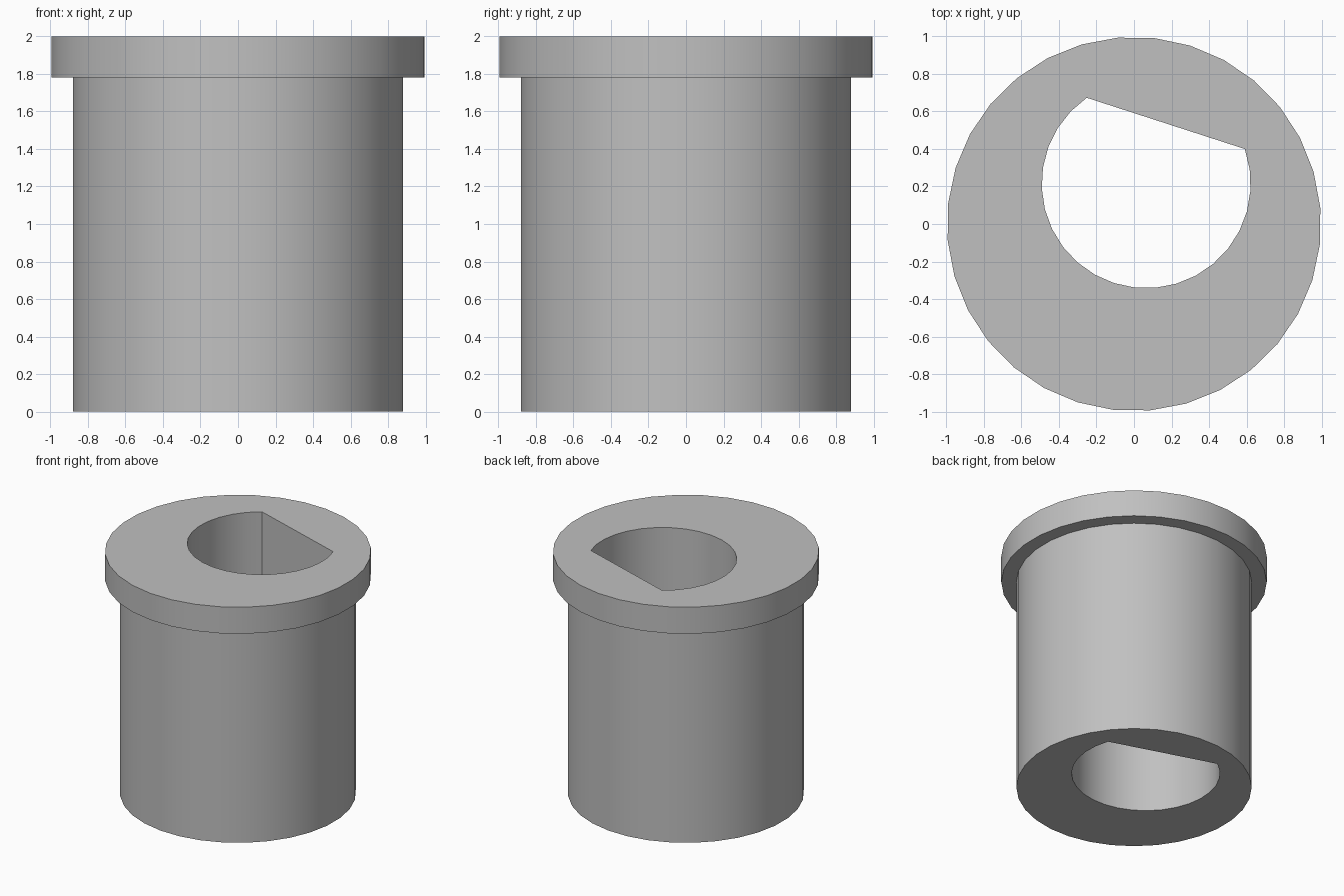
import bpy, bmesh
from math import sin, cos, radians

cube = bpy.data.objects.get("Cube")
if cube:
    bpy.data.objects.remove(cube, do_unlink=True)

HEIGHT, FLANGE_Z = 2.0, 1.78
FLANGE_R, BODY_R, BORE_R = 0.997, 0.884, 0.557
SIDES, BORE_STEPS = 32, 22

# Single grey material
grey = bpy.data.materials.new("plain grey")
grey.use_nodes = True
colour = (0.53, 0.53, 0.53, 1)
grey.diffuse_color = colour
grey.node_tree.nodes["Principled BSDF"].inputs["Base Color"].default_value = colour


def arc(radius, start, step, count, cx=0.0, cy=0.0):
    angles = [radians(start + step * i) for i in range(count)]
    return [(cx + radius * cos(a), cy + radius * sin(a)) for a in angles]


bm = bmesh.new()


def loop(points, z):
    verts = [bm.verts.new((x, y, z)) for x, y in points]
    for a, b in zip(verts, verts[1:] + verts[:1]):
        bm.edges.new((a, b))
    return verts


def wall(low, high):
    n = len(low)
    for i in range(n):
        j = (i + 1) % n
        bm.faces.new((low[i], low[j], high[j], high[i]))


def ring_face(outer, inner):
    # Flat face between an outline and the hole inside it
    edges = [bm.edges.get((r[i - 1], r[i])) for r in (outer, inner) for i in range(len(r))]
    bmesh.ops.triangle_fill(bm, edges=edges, use_beauty=True, use_dissolve=False)


# Outlines: round flange, round body, and an off-centre bore with one flat side
flange = arc(FLANGE_R, 5, 360 / SIDES, SIDES)
body = arc(BODY_R, 5, 360 / SIDES, SIDES)
bore = arc(BORE_R, 124.7, 254.7 / BORE_STEPS, BORE_STEPS + 1, 0.065, 0.215)

body_low, body_high = loop(body, 0), loop(body, FLANGE_Z)
flange_low, flange_high = loop(flange, FLANGE_Z), loop(flange, HEIGHT)
bore_low, bore_high = loop(bore, 0), loop(bore, HEIGHT)

# Side walls, shoulder under the flange, then the two pierced ends
wall(body_low, body_high)
wall(body_high, flange_low)
wall(flange_low, flange_high)
wall(bore_high, bore_low)
ring_face(body_low, bore_low)
ring_face(flange_high, bore_high)
bmesh.ops.recalc_face_normals(bm, faces=bm.faces)

mesh = bpy.data.meshes.new("flanged_bushing")
bm.to_mesh(mesh)
bm.free()
mesh.materials.append(grey)
bushing = bpy.data.objects.new("flanged_bushing", mesh)
bpy.context.collection.objects.link(bushing)

# Smooth round walls with crisp rims
bpy.ops.object.select_all(action='DESELECT')
bushing.select_set(True)
bpy.context.view_layer.objects.active = bushing
bpy.ops.object.shade_smooth_by_angle(angle=radians(30))
